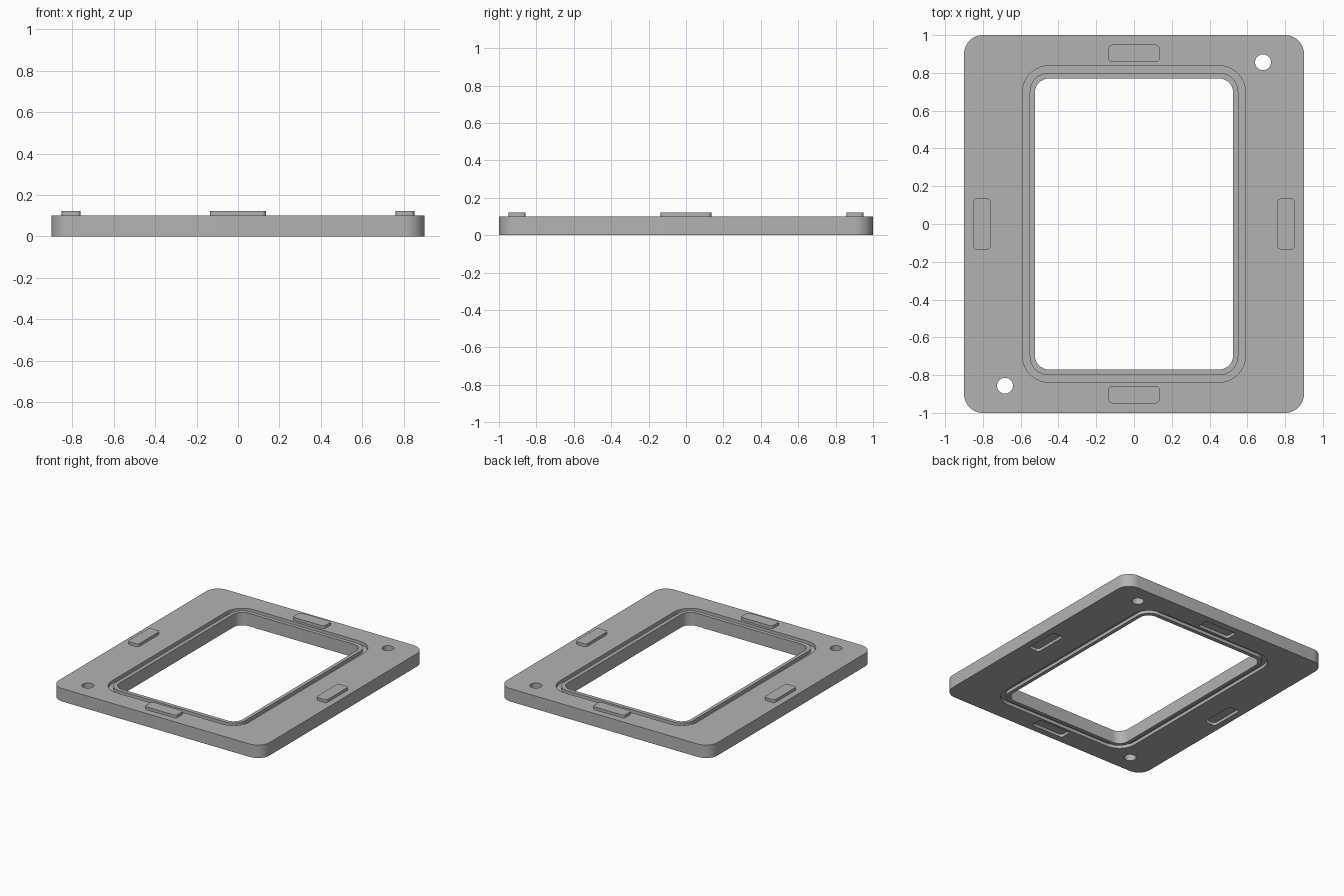
import bpy, bmesh, math

cube = bpy.data.objects.get("Cube")
if cube:
    bpy.data.objects.remove(cube, do_unlink=True)

grey = bpy.data.materials.new("plain_grey")
grey.use_nodes = True
grey.diffuse_color = (0.45, 0.45, 0.45, 1)
grey.node_tree.nodes["Principled BSDF"].inputs["Base Color"].default_value = grey.diffuse_color

THICK, STEP, GROOVE = 0.10, 0.022, 0.025
EXTRA = 0.01  # overshoot of the cutters


def outline(hx, hy, r, steps=10):
    """Counter-clockwise rounded rectangle."""
    pts = []
    for i, (sx, sy) in enumerate([(1, 1), (-1, 1), (-1, -1), (1, -1)]):
        for k in range(steps + 1):
            a = math.radians(90 * (i + k / steps))
            pts.append((sx * (hx - r) + r * math.cos(a), sy * (hy - r) + r * math.sin(a)))
    return pts


def make_object(name, bm):
    bmesh.ops.recalc_face_normals(bm, faces=bm.faces)
    mesh = bpy.data.meshes.new(name)
    bm.to_mesh(mesh)
    bm.free()
    mesh.materials.append(grey)
    obj = bpy.data.objects.new(name, mesh)
    bpy.context.collection.objects.link(obj)
    return obj


def prism(name, pts, z0, z1, centre=(0, 0)):
    bm = bmesh.new()
    low, high = ([bm.verts.new((x + centre[0], y + centre[1], z)) for x, y in pts] for z in (z0, z1))
    bm.faces.new(low[::-1])
    bm.faces.new(high)
    for i in range(len(pts)):
        j = (i + 1) % len(pts)
        bm.faces.new((low[i], low[j], high[j], high[i]))
    return make_object(name, bm)


def ring(name, outer, inner, z0, z1):
    """Closed ring between two outlines with equal point counts."""
    bm = bmesh.new()
    loops = [[bm.verts.new((x, y, z)) for x, y in pts]
             for pts, z in ((outer, z0), (outer, z1), (inner, z1), (inner, z0))]
    for a, b in zip(loops, loops[1:] + loops[:1]):
        for i in range(len(a)):
            j = (i + 1) % len(a)
            bm.faces.new((a[i], a[j], b[j], b[i]))
    return make_object(name, bm)


def smooth(obj):
    bpy.ops.object.select_all(action="DESELECT")
    obj.select_set(True)
    bpy.context.view_layer.objects.active = obj
    bpy.ops.object.shade_smooth_by_angle(angle=math.radians(30))


# Plate with the central opening
plate = ring("frame_plate", outline(0.90, 1.0, 0.10), outline(0.525, 0.77, 0.075), 0, THICK)
cutters = []

# Seal grooves around the opening, above and below
for side, z0, z1 in (("top", THICK - GROOVE, THICK + EXTRA), ("bottom", -EXTRA, GROOVE)):
    cutters.append(ring(side + "_groove_cutter", outline(0.59, 0.838, 0.14),
                        outline(0.552, 0.80, 0.10), z0, z1))

# Two through holes in opposite corners
circle = [(0.042 * math.cos(a), 0.042 * math.sin(a)) for a in (math.tau * i / 32 for i in range(32))]
for name, s in (("back_left", 1), ("front_right", -1)):
    cutters.append(prism(name + "_hole_cutter", circle, -EXTRA, THICK + EXTRA, (s * 0.683, s * 0.856)))

# Locating tabs on top, with matching sockets underneath
for name, x, y in (("left", 0.805, 0), ("right", -0.805, 0), ("back", 0, 0.903), ("front", 0, -0.903)):
    half = (0.046, 0.135) if x else (0.135, 0.046)
    shape = outline(*half, 0.02, 5)
    smooth(prism(name + "_tab", shape, THICK, THICK + STEP, (x, y)))
    cutters.append(prism(name + "_socket_cutter", shape, -EXTRA, STEP, (x, y)))

# Apply the cuts
for cutter in cutters:
    cutter.hide_render = True
    mod = plate.modifiers.new(cutter.name, "BOOLEAN")
    mod.operation = "DIFFERENCE"
    mod.solver = "EXACT"
    mod.object = cutter
bpy.context.view_layer.objects.active = plate
for mod in list(plate.modifiers):
    bpy.ops.object.modifier_apply(modifier=mod.name)
for cutter in cutters:
    bpy.data.objects.remove(cutter, do_unlink=True)
smooth(plate)
